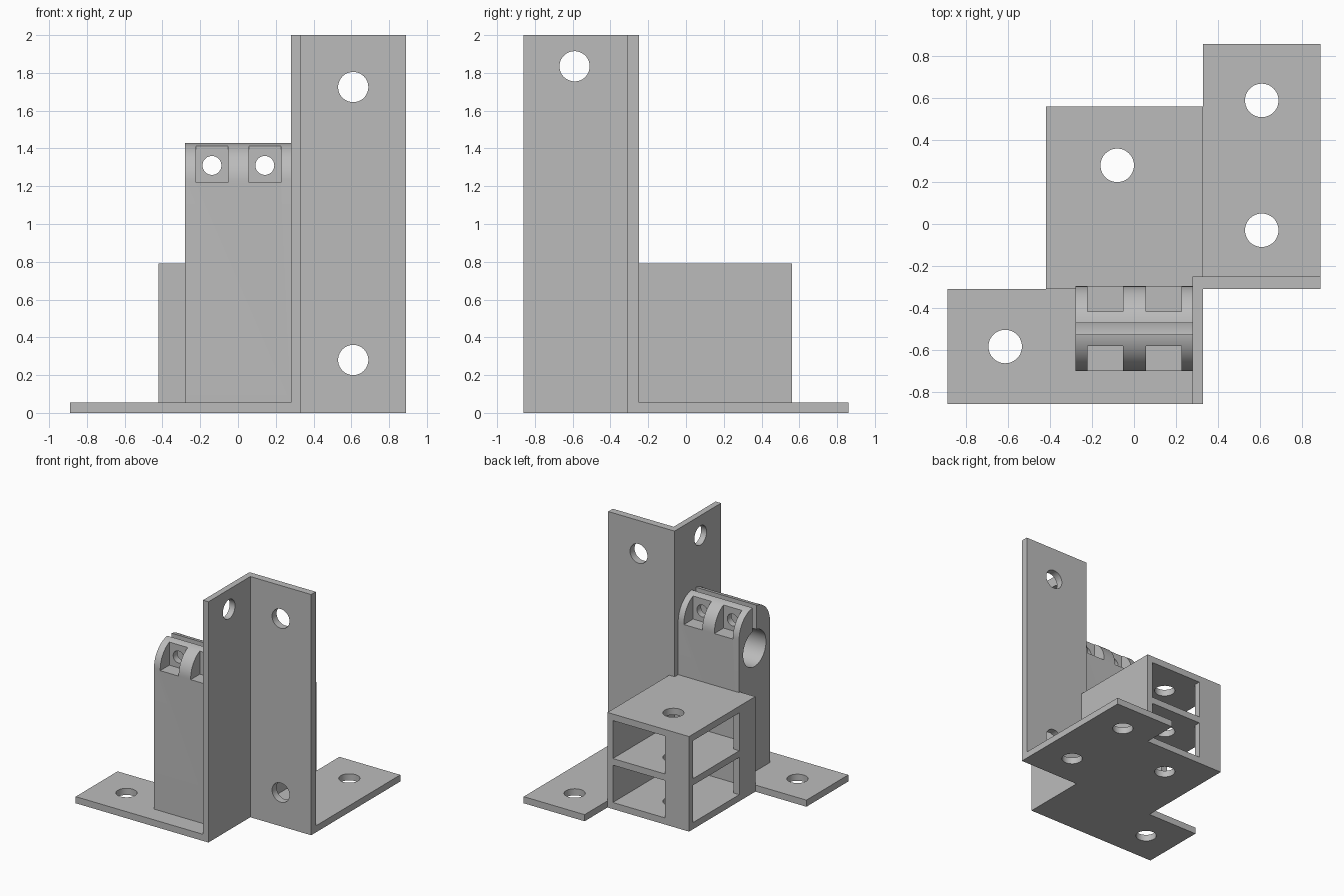
import bpy
import math
from mathutils import Vector

if "Cube" in bpy.data.objects:
    bpy.data.objects.remove(bpy.data.objects["Cube"], do_unlink=True)

grey = bpy.data.materials.new("plain grey")
grey.use_nodes = True
grey.diffuse_color = (0.5, 0.5, 0.5, 1)
grey.node_tree.nodes["Principled BSDF"].inputs["Base Color"].default_value = (0.5, 0.5, 0.5, 1)

T = 0.055       # sheet thickness
HOLE = 0.08     # mounting hole radius


def prism(name, points, low, high, axis="z"):
    """Extrude a flat outline: (x, y) along z, (y, z) along x, (x, z) along y."""
    place = {"z": lambda u, v, w: (u, v, w),
             "x": lambda u, v, w: (w, u, v),
             "y": lambda u, v, w: (u, w, v)}[axis]
    n = len(points)
    verts = [place(u, v, w) for w in (low, high) for u, v in points]
    faces = [list(range(n))[::-1], list(range(n, 2 * n))]
    faces += [[i, (i + 1) % n, n + (i + 1) % n, n + i] for i in range(n)]
    if axis == "y":
        faces = [f[::-1] for f in faces]
    mesh = bpy.data.meshes.new(name)
    mesh.from_pydata(verts, [], faces)
    mesh.materials.append(grey)
    obj = bpy.data.objects.new(name, mesh)
    bpy.context.scene.collection.objects.link(obj)
    return obj


def arc(u, v, r, start, end, steps):
    angles = [math.radians(start + (end - start) * i / steps) for i in range(steps + 1)]
    return [(u + r * math.cos(a), v + r * math.sin(a)) for a in angles]


def rect(u0, u1, v0, v1):
    return [(u0, v0), (u1, v0), (u1, v1), (u0, v1)]


def drill(u, v, r, low, high, axis):
    return prism("cutter", arc(u, v, r, 0, 360, 48)[:-1], low, high, axis)


def cut(obj, cutters):
    """Subtract the cutters, bake the result and shade it."""
    bpy.ops.object.select_all(action="DESELECT")
    obj.select_set(True)
    bpy.context.view_layer.objects.active = obj
    for cutter in cutters:
        mod = obj.modifiers.new("cut", "BOOLEAN")
        mod.operation = "DIFFERENCE"
        mod.solver = "EXACT"
        mod.object = cutter
        bpy.ops.object.modifier_apply(modifier=mod.name)
        bpy.data.objects.remove(cutter, do_unlink=True)
    bpy.ops.object.shade_smooth_by_angle(angle=math.radians(30))


# Stepped base plate with mounting holes
base = prism("base_plate", [
    (-0.89, -0.86), (0.28, -0.86), (0.28, -0.25), (0.89, -0.25), (0.89, 0.86),
    (0.33, 0.86), (0.33, 0.56), (-0.42, 0.56), (-0.42, -0.31), (-0.89, -0.31)], 0, T)
cut(base, [drill(x, y, HOLE, -0.1, 0.2, "z") for x, y in
           [(0.61, 0.59), (0.61, -0.03), (-0.08, 0.28), (-0.615, -0.585)]])

# Tall angle bracket
bracket = prism("angle_bracket", [
    (0.28, -0.86), (0.33, -0.86), (0.33, -0.31),
    (0.89, -0.31), (0.89, -0.25), (0.28, -0.25)], 0, 2)
cut(bracket, [drill(0.61, 1.725, HOLE, -0.4, -0.1, "y"),
              drill(0.61, 0.28, HOLE, -0.4, -0.1, "y"),
              drill(-0.59, 1.835, HOLE, 0.2, 0.4, "x")])

# Two-storey box, open at the back and one side
box = prism("shelf_box", [
    (-0.42, -0.31), (0.28, -0.31), (0.28, -0.25),
    (0.33, -0.25), (0.33, 0.56), (-0.42, 0.56)], T, 0.79)
compartment = [(-0.365, -0.25), (0.28, -0.25), (0.28, 0.7), (-0.2, 0.7),
               (-0.2, 0.505), (-0.5, 0.505), (-0.5, -0.1), (-0.365, -0.1)]
cut(box, [prism("cutter", compartment, 0, 0.365),
          prism("cutter", compartment, 0.365 + T, 0.79 - T),
          drill(-0.08, 0.28, HOLE, 0.2, 1, "z")])

# Round-topped clamp post: pipe bore, slit, bolt pockets and bolt holes
MID, RADIUS, CROWN = -0.5, 0.203, 1.227
outline = [(MID - RADIUS, T), (MID + RADIUS, T)] + arc(MID, CROWN, RADIUS, 0, 180, 40)
post = prism("clamp_post", outline, -0.28, 0.28, "x")
cutters = [drill(MID, 1.08, 0.15, -0.5, 0.5, "x"),
           prism("cutter", rect(MID - 0.028, MID + 0.028, 1.08, 1.6), -0.5, 0.5, "x")]
for x in (-0.138, 0.142):
    for near, far in ((-0.9, MID - 0.083), (MID + 0.083, -0.1)):
        cutters.append(prism("cutter", rect(x - 0.085, x + 0.085, 1.22, 1.6), near, far, "y"))
    cutters.append(drill(x, 1.31, 0.05, -0.9, -0.1, "y"))
cut(post, cutters)
